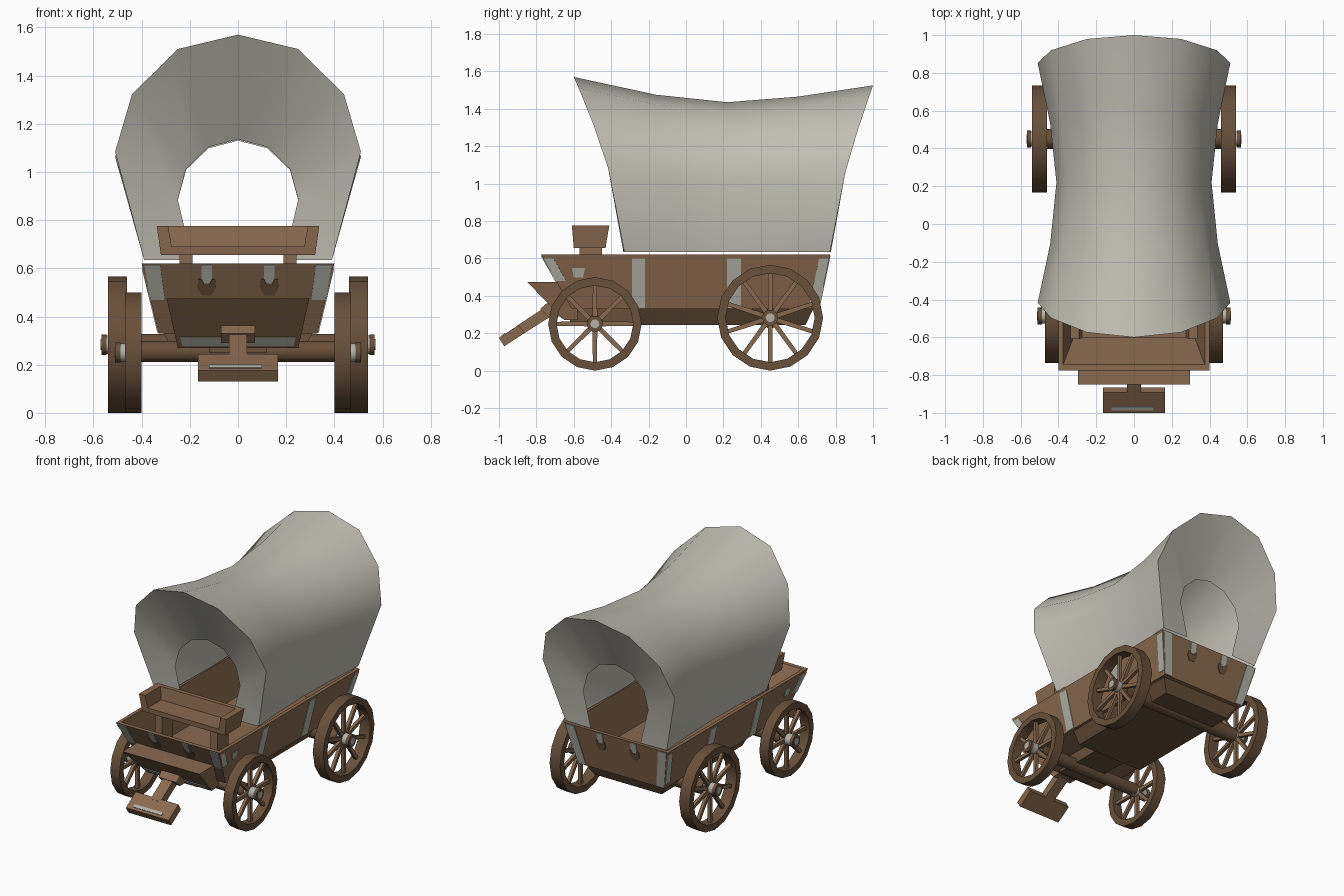
import bpy, math
from mathutils import Vector

if "Cube" in bpy.data.objects:
    bpy.data.objects.remove(bpy.data.objects["Cube"])


def material(name, rgb):
    m = bpy.data.materials.new(name)
    m.diffuse_color = (*rgb, 1)
    m.use_nodes = True
    m.node_tree.nodes["Principled BSDF"].inputs["Base Color"].default_value = m.diffuse_color
    return m


WOOD = material("plank brown", (0.25, 0.142, 0.078))
DARK = material("dark wood", (0.14, 0.08, 0.043))
CANVAS = material("canvas", (0.53, 0.52, 0.455))
METAL = material("grey metal", (0.45, 0.45, 0.40))


def build(name, verts, faces, mat, smooth=None):
    me = bpy.data.meshes.new(name)
    me.from_pydata([tuple(v) for v in verts], [], faces)
    me.materials.append(mat)
    ob = bpy.data.objects.new(name, me)
    bpy.context.collection.objects.link(ob)
    if smooth:
        for p in me.polygons:
            p.use_smooth = True
        me.set_sharp_from_angle(angle=math.radians(smooth))
    return ob


def prism(name, yz, hw, mat, x=0.0):
    """Profile in the y-z plane pushed along x; hw is a half width or a function of z."""
    w = hw if callable(hw) else (lambda z: hw)
    n = len(yz)
    verts = [(x - w(z), y, z) for y, z in yz] + [(x + w(z), y, z) for y, z in yz]
    faces = [tuple(range(n - 1, -1, -1)), tuple(range(n, 2 * n))]
    faces += [(i, (i + 1) % n, (i + 1) % n + n, i + n) for i in range(n)]
    return build(name, verts, faces, mat)


def rect(x, y0, y1, z):
    return [(-x, y0, z), (x, y0, z), (x, y1, z), (-x, y1, z)]


def loft(name, loops, mat, smooth=None, caps=(True, True)):
    """Skin a list of equal closed loops."""
    n = len(loops[0])
    verts = [v for lp in loops for v in lp]
    faces = [(k * n + i, k * n + (i + 1) % n, (k + 1) * n + (i + 1) % n, (k + 1) * n + i)
             for k in range(len(loops) - 1) for i in range(n)]
    if caps[0]:
        faces.append(tuple(range(n - 1, -1, -1)))
    if caps[1]:
        faces.append(tuple(range(len(verts) - n, len(verts))))
    return build(name, verts, faces, mat, smooth)


def plate(name, pts, out, mat=METAL):
    """Thin plate lying on a wall."""
    p = [Vector(q) for q in pts]
    nrm = (p[1] - p[0]).cross(p[2] - p[0]).normalized()
    if nrm.dot(Vector(out)) < 0:
        p.reverse()
        nrm.negate()
    return loft(name, [p, [q + nrm * 0.004 for q in p]], mat)


def cylinder(name, x0, x1, y, z, r, mat, n=10):
    ring = [(y + r * math.cos(2 * math.pi * i / n), z + r * math.sin(2 * math.pi * i / n))
            for i in range(n)]
    return loft(name, [[(x, a, b) for a, b in ring] for x in sorted((x0, x1))], mat, 40)


# wagon bed: an open tub with flared walls
def side_x(z): return 0.33 + 0.07 * (z - 0.33) / 0.29
def front_y(z): return -0.61 - 0.165 * (z - 0.33) / 0.29
def rear_y(z): return 0.71 + 0.06 * (z - 0.33) / 0.29


loft("wagon_bed", [rect(0.33, -0.61, 0.71, 0.33), rect(0.40, -0.775, 0.77, 0.62),
                   rect(0.375, -0.745, 0.745, 0.62), rect(0.315, -0.585, 0.69, 0.36)], WOOD)
loft("chassis", [rect(0.26, -0.25, 0.64, 0.245), rect(0.31, -0.25, 0.68, 0.33)], DARK)
loft("front_bolster", [rect(0.12, -0.62, -0.25, 0.25), rect(0.12, -0.62, -0.25, 0.33)], DARK)

# metal straps, corner bands and end brackets
for s in (-1, 1):
    for y0, y1 in ((-0.29, -0.22), (0.22, 0.295)):
        plate("side_strap", [(s * side_x(z), y, z) for y, z in
                             ((y0, 0.335), (y1, 0.335), (y1, 0.60), (y0, 0.60))], (s, 0, 0))
    plate("side_patch", [(s * side_x(z), y, z) for y, z in
                         ((-0.60, 0.50), (-0.55, 0.50), (-0.54, 0.55), (-0.61, 0.55))], (s, 0, 0))
    for end, zlow, wid in ((front_y, 0.48, 0.055), (rear_y, 0.36, -0.055)):
        d = -1 if end is front_y else 1
        plate("corner_band_side", [(s * side_x(z), end(z) + o, z) for o, z in
                                   ((0, zlow), (wid, zlow), (wid, 0.60), (0, 0.60))], (s, 0, 0))
        zl = 0.47 if d < 0 else 0.335
        plate("corner_band_end", [(s * (side_x(z) - o), end(z), z) for o, z in
                                  ((0, zl), (0.06, zl), (0.075, 0.615), (0.01, 0.615))], (0, d, 0))
        plate("end_bracket", [(s * 0.13 + o, end(z), z) for o, z in
                              ((-0.012, 0.54), (0.012, 0.54), (0.022, 0.56), (0.022, 0.615),
                               (-0.022, 0.615), (-0.022, 0.56))], (0, d, 0))
        plate("bracket_socket", [(s * 0.13 + o, end(z), z) for o, z in
                                 ((-0.02, 0.49), (0.02, 0.49), (0.038, 0.52), (0.035, 0.555),
                                  (0.022, 0.556), (0.012, 0.536), (-0.012, 0.536), (-0.022, 0.556),
                                  (-0.035, 0.555), (-0.038, 0.52))], (0, d, 0), DARK)

# footboard wedge in front of the bed
prism("footboard", [(-0.85, 0.475), (-0.65, 0.27), (-0.58, 0.27), (-0.58, 0.33), (-0.66, 0.475)],
      lambda z: 0.25 + 0.045 * (z - 0.27) / 0.2, WOOD)
plate("footboard_strip", [(x, -0.65 - 0.2 * (z - 0.27) / 0.205, z) for x, z in
                          ((-0.23, 0.28), (0.23, 0.28), (0.24, 0.315), (-0.24, 0.315))], (0, -1, -1))

# tongue with cross bar
prism("tongue_block", [(-0.78, 0.33), (-0.74, 0.29), (-0.62, 0.29), (-0.62, 0.38), (-0.72, 0.38)],
      0.07, WOOD)
prism("tongue", [(-0.91, 0.235), (-0.88, 0.19), (-0.70, 0.305), (-0.73, 0.355)], 0.038, WOOD)
prism("cross_bar", [(-1.0, 0.175), (-0.972, 0.13), (-0.865, 0.20), (-0.893, 0.245)], 0.165, WOOD)
plate("cross_bar_strip", [(-0.12, -0.985, 0.185), (0.10, -0.985, 0.185),
                          (0.10, -0.967, 0.197), (-0.12, -0.967, 0.197)], (0, -1, 1))

# driver's bench: base, back, flared arms and legs
def bench_hw(z): return 0.32 + 0.017 * (z - 0.655) / 0.12


prism("seat_base", [(-0.60, 0.655), (-0.43, 0.655), (-0.425, 0.69), (-0.603, 0.69)], bench_hw, WOOD)
prism("seat_back", [(-0.455, 0.69), (-0.425, 0.69), (-0.41, 0.775), (-0.44, 0.775)], bench_hw, WOOD)
for s in (-1, 1):
    lo, hi = [], []
    for lst, z, xi, y0, y1 in ((lo, 0.69, 0.275, -0.603, -0.45), (hi, 0.775, 0.29, -0.61, -0.435)):
        a, b = sorted((s * xi, s * bench_hw(z)))
        lst += [(a, y0, z), (b, y0, z), (b, y1, z), (a, y1, z)]
    loft("seat_arm", [lo, hi], WOOD)
    prism("seat_leg", [(-0.57, 0.36), (-0.45, 0.36), (-0.45, 0.657), (-0.57, 0.657)],
          0.027, WOOD, s * 0.215)


# wheels, hubs and axles
def wheel(tag, s, x0, x1, y, r, spokes, hub_end):
    n, ri, loops = 16, r - 0.045, []
    for x, rad in ((x0, ri), (x0, r), (x1, r), (x1, ri), (x0, ri)):
        loops.append([(s * x, y + rad * math.cos(2 * math.pi * i / n),
                       r + rad * math.sin(2 * math.pi * i / n)) for i in range(n)])
    if s < 0:
        loops.reverse()
    rim = loft(tag + "_wheel_rim", loops, DARK, 30, (False, False))
    rim.data.flip_normals()
    mid = (x0 + x1) / 2
    for k in range(spokes):
        a = 2 * math.pi * k / spokes + math.pi / 2
        d, t = Vector((0, math.cos(a), math.sin(a))), Vector((0, -math.sin(a), math.cos(a)))
        loop = lambda rad, w: [Vector((s * mid, y, r)) + d * rad + t * (w * i) + Vector((0.011 * j, 0, 0))
                               for i, j in ((-1, -1), (-1, 1), (1, 1), (1, -1))]
        loft(tag + "_spoke", [loop(0.03, 0.013), loop(ri + 0.01, 0.011)], WOOD)
    cylinder(tag + "_hub", s * (x0 - 0.01), s * (hub_end - 0.022), y, r, 0.04, METAL)
    cylinder(tag + "_hub_cap", s * (hub_end - 0.022), s * hub_end, y, r, 0.044, DARK)
    cylinder(tag + "_hub_pin", s * hub_end, s * (hub_end + 0.003), y, r, 0.024, METAL)


for s in (-1, 1):
    wheel("front", s, 0.40, 0.47, -0.487, 0.25, 8, 0.51)
    wheel("rear", s, 0.46, 0.54, 0.45, 0.283, 10, 0.567)
cylinder("front_axle", -0.41, 0.41, -0.487, 0.255, 0.045, DARK, 10)
cylinder("rear_axle", -0.47, 0.47, 0.45, 0.278, 0.052, DARK, 10)

# canvas cover: five hoops, with inset end panels around an opening
HOOP = [(0.39, 0), (0.51, 0.48), (0.44, 0.735), (0.25, 0.936), (0, 1)]
HOOP = [(-x, h) for x, h in HOOP] + [(x, h) for x, h in HOOP[-2::-1]]
STATIONS = [(-0.33, -0.60, 1.57, 1.0), (-0.08, -0.16, 1.475, 0.87), (0.22, 0.22, 1.435, 0.805),
            (0.50, 0.60, 1.465, 0.87), (0.77, 1.0, 1.525, 1.0)]


def hoop(yb, yt, top, w):
    return [(x * (w if h > 0 else (2 + w) / 3), yb + (yt - yb) * h ** (1.55 if yb < 0.6 else 1.4),
             0.635 + (top - 0.635) * h) for x, h in HOOP]


def opening(y, top):
    return [(x * 0.49, y, 0.635 + (top - 0.635) * (h if h > 0.9 else h * 1.0 + 0.02 * (h > 0)))
            for x, h in HOOP]


hoops = [hoop(*st) for st in STATIONS]


def sheet(name, rows):
    n = len(rows[0])
    faces = [(k * n + i, k * n + i + 1, (k + 1) * n + i + 1, (k + 1) * n + i)
             for k in range(len(rows) - 1) for i in range(n - 1)]
    build(name, [v for r in rows for v in r], faces, CANVAS, 50)


sheet("canvas_cover", hoops)
sheet("canvas_front_panel", [opening(-0.335, 1.135), hoops[0]])
sheet("canvas_rear_panel", [hoops[-1], opening(0.775, 1.13)])
